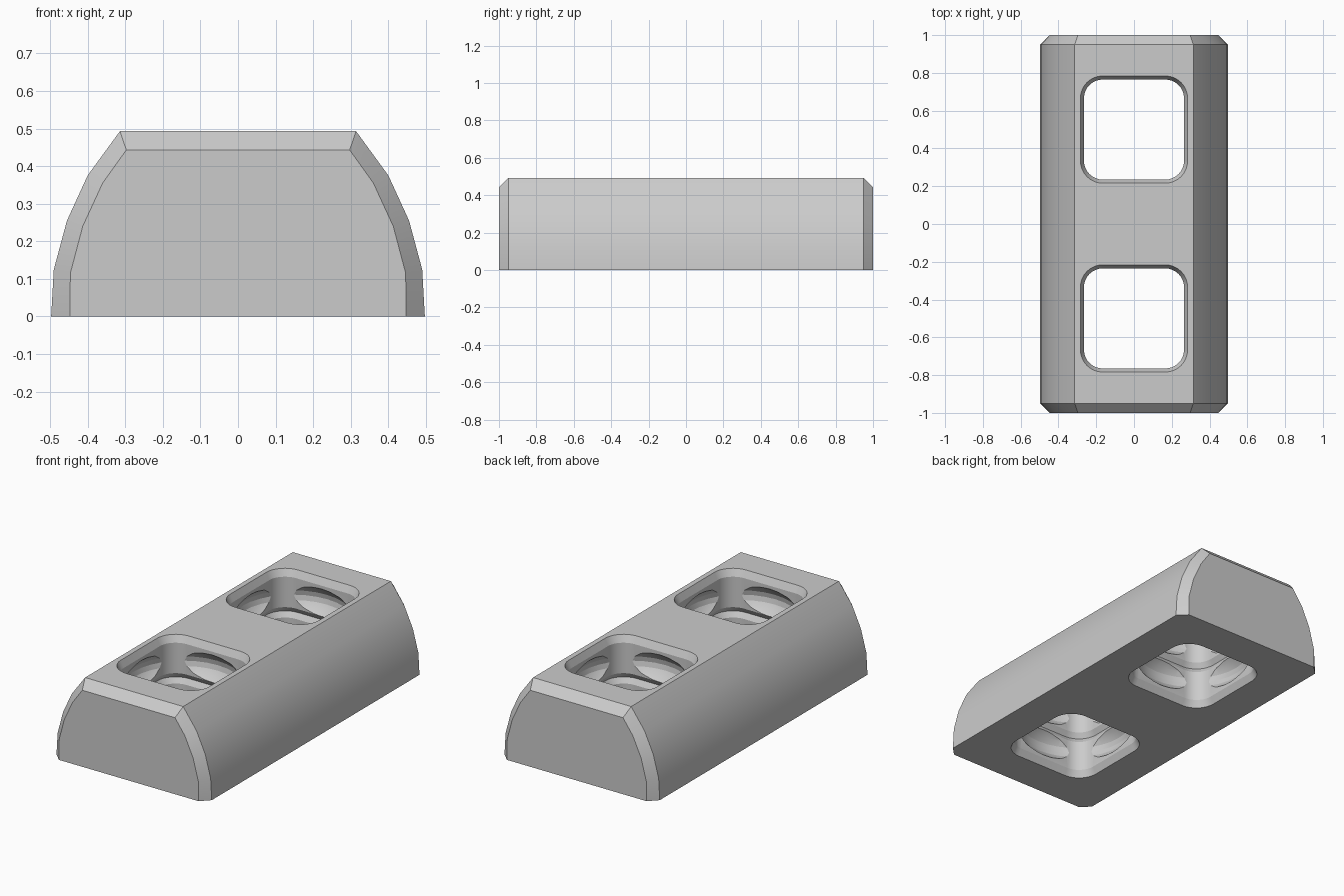
import bpy, bmesh, math

if "Cube" in bpy.data.objects:
    bpy.data.objects.remove(bpy.data.objects["Cube"])

H = 0.493            # block height
MID = H / 2
gray = bpy.data.materials.new("light_gray")
gray.diffuse_color = (0.6, 0.6, 0.6, 1)
gray.use_nodes = True
gray.node_tree.nodes["Principled BSDF"].inputs["Base Color"].default_value = gray.diffuse_color


def loft(name, rings):
    """Closed solid through matching rings of points."""
    bm = bmesh.new()
    loops = [[bm.verts.new(p) for p in r] for r in rings]
    n = len(loops[0])
    for a, b in zip(loops, loops[1:]):
        for i in range(n):
            j = (i + 1) % n
            bm.faces.new((a[i], a[j], b[j], b[i]))
    bm.faces.new(loops[0][::-1])
    bm.faces.new(loops[-1])
    bmesh.ops.recalc_face_normals(bm, faces=bm.faces)
    mesh = bpy.data.meshes.new(name)
    bm.to_mesh(mesh)
    bm.free()
    mesh.materials.append(gray)
    ob = bpy.data.objects.new(name, mesh)
    bpy.context.collection.objects.link(ob)
    return ob


def arch(half, y):
    """Mirrored cross-section at one position along the block."""
    return [(x, y, z) for x, z in half] + [(-x, y, z) for x, z in reversed(half)]


def rounded_square(cy, z, half, radius):
    pts = []
    for k in range(4):
        q = k * math.pi / 2
        cx = (half - radius) * (1 if k in (0, 3) else -1)
        dy = (half - radius) * (1 if k < 2 else -1)
        for i in range(9):
            a = q + i * math.pi / 16
            pts.append((cx + radius * math.cos(a), cy + dy + radius * math.sin(a), z))
    return pts


def cut(target, cutter):
    cutter.hide_render = True
    cutter.hide_viewport = False
    m = target.modifiers.new("cut", "BOOLEAN")
    m.operation = "DIFFERENCE"
    m.solver = "EXACT"
    m.object = cutter
    bpy.context.view_layer.objects.active = target
    bpy.ops.object.modifier_apply(modifier=m.name)
    bpy.data.objects.remove(cutter)


# Arched block with chamfered ends
outer = [(0.497, 0), (0.49, 0.125), (0.455, 0.255), (0.4, 0.375), (0.314, H)]
inner = [(0.447, 0), (0.446, 0.115), (0.413, 0.24), (0.36, 0.355), (0.297, 0.443)]
block = loft("arched_block", [arch(inner, -1), arch(outer, -0.95),
                              arch(outer, 0.95), arch(inner, 1)])

# Two through holes: flared rims, a groove at mid height, shallow wall hollows
wall, flare, rim, groove = 0.265, 0.284, 0.04, 0.03
steps = [(-0.05, flare), (0, flare), (rim, wall), (MID - groove, wall), (MID, flare),
         (MID + groove, wall), (H - rim, wall), (H, flare), (H + 0.05, flare)]
for cy in (-0.5, 0.5):
    cut(block, loft("hole_cutter", [rounded_square(cy, z, h, 0.1 + h - wall)
                                    for z, h in steps]))
    for cz in (MID - 0.108, MID + 0.108):
        bpy.ops.mesh.primitive_uv_sphere_add(segments=32, ring_count=16, radius=1,
                                             location=(0, cy, cz))
        hollow = bpy.context.object
        hollow.scale = (0.318, 0.318, 0.145)
        hollow.data.materials.append(gray)
        cut(block, hollow)

bpy.ops.object.select_all(action="DESELECT")
block.select_set(True)
bpy.context.view_layer.objects.active = block
bpy.ops.object.shade_smooth_by_angle(angle=math.radians(20))
